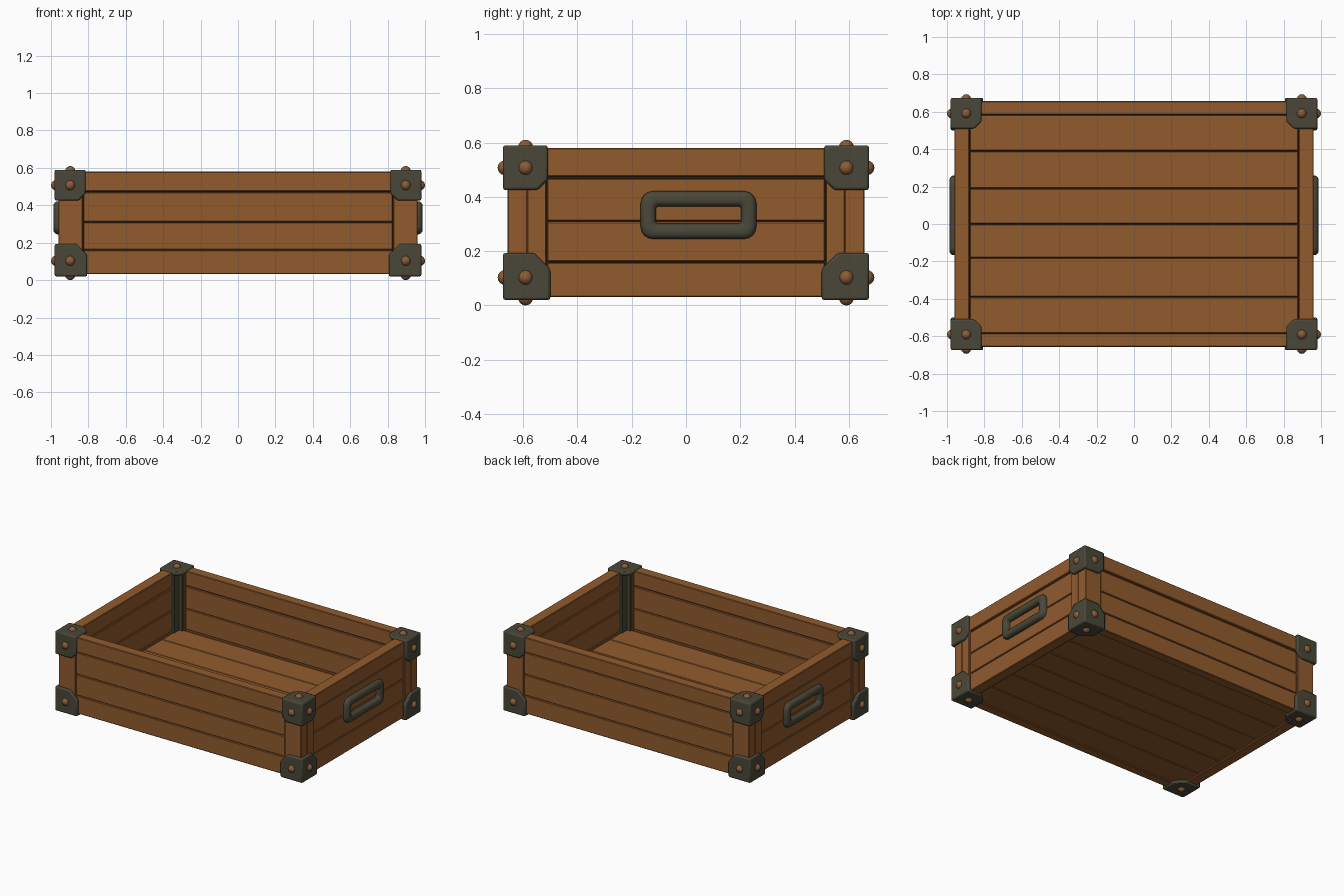
import bpy, bmesh, math
from mathutils import Vector
from itertools import product

old = bpy.data.objects.get("Cube")
if old:
    bpy.data.objects.remove(old, do_unlink=True)


def material(name, rgb):
    m = bpy.data.materials.new(name)
    m.use_nodes = True
    m.diffuse_color = (*rgb, 1)
    bsdf = m.node_tree.nodes["Principled BSDF"]
    bsdf.inputs["Base Color"].default_value = (*rgb, 1)
    bsdf.inputs["Roughness"].default_value = 0.8
    return m


WOOD = material("warm brown wood", (0.285, 0.104, 0.027))
SEAM = material("dark seam", (0.03, 0.016, 0.008))
METAL = material("dark olive metal", (0.068, 0.064, 0.04))
RIVET = material("copper rivet", (0.26, 0.105, 0.04))


def finish(bm, name, mat, bevel=0, segments=1, smooth=False):
    bmesh.ops.recalc_face_normals(bm, faces=bm.faces)
    mesh = bpy.data.meshes.new(name)
    bm.to_mesh(mesh)
    bm.free()
    mesh.materials.append(mat)
    ob = bpy.data.objects.new(name, mesh)
    bpy.context.collection.objects.link(ob)
    if bevel:
        mod = ob.modifiers.new("soft edges", "BEVEL")
        mod.width, mod.segments = bevel, segments
    if smooth:
        bpy.ops.object.select_all(action="DESELECT")
        ob.select_set(True)
        bpy.context.view_layer.objects.active = ob
        bpy.ops.object.shade_smooth_by_angle(angle=math.radians(40))
    return ob


def box(bm, x, y, z):
    """Add a box from (min, max) pairs."""
    verts = bmesh.ops.create_cube(bm, size=1)["verts"]
    for v in verts:
        v.co = [(a + b) / 2 + c * (b - a) for (a, b), c in zip((x, y, z), v.co)]


# Main dimensions
OUT = (0.96, 0.657)            # outer wall faces
INN = (0.88, 0.585)            # inner wall faces
POST = (0.83, 0.515)           # inner edge of corner boards
LOW, TOP, FLOOR = 0.03, 0.58, 0.15
GAP = 0.003
BANDS = (LOW, 0.16, 0.31, 0.47, TOP)


def span(axis, along, across, sign):
    """Order a pair of ranges as x and y for a wall facing the given axis."""
    across = tuple(sorted(sign * c for c in across))
    return (across, along) if axis == 0 else (along, across)


# Walls: three recessed planks and a rim board on each side
for axis, sign, name in ((0, 1, "left"), (0, -1, "right"), (1, 1, "back"), (1, -1, "front")):
    half = POST[1 - axis] - GAP
    planks = bmesh.new()
    for i, (z0, z1) in enumerate(zip(BANDS, BANDS[1:])):
        rim = i == len(BANDS) - 2
        depth = (INN[axis], OUT[axis] - (0 if rim else 0.007))
        x, y = span(axis, (-half, half), depth, sign)
        box(planks, x, y, (z0 + (GAP * 1.5 if rim else GAP / 2), z1 - (0 if rim else GAP / 2)))
    finish(planks, name + "_wall_planks", WOOD, 0.004)

    core = bmesh.new()
    length = INN[1 - axis]
    x, y = span(axis, (-length, length), (INN[axis] + 0.012, OUT[axis] - 0.02), sign)
    box(core, x, y, (LOW + 0.01, TOP - 0.01))
    finish(core, name + "_wall_core", SEAM)

# Corner boards
for sx, sy in product((1, -1), (1, -1)):
    tag = ("back" if sy > 0 else "front") + ("_left" if sx > 0 else "_right")
    bm = bmesh.new()
    for xr, yr in (((POST[0], OUT[0]), (INN[1], OUT[1])), ((INN[0], OUT[0]), (POST[1], INN[1]))):
        box(bm, sorted(sx * c for c in xr), sorted(sy * c for c in yr), (LOW, TOP))
    finish(bm, tag + "_corner_boards", WOOD, 0.003)

    # Metal angle lining the inside corner
    bm = bmesh.new()
    for xr, yr in (((INN[0] - 0.014, INN[0] + 0.005), (POST[1], INN[1])),
                   ((INN[0] - 0.04, INN[0]), (INN[1] - 0.014, INN[1] + 0.005))):
        box(bm, sorted(sx * c for c in xr), sorted(sy * c for c in yr), (FLOOR - 0.01, TOP - 0.005))
    finish(bm, tag + "_inner_angle", METAL, 0.003)

# Floor boards over a dark core
seams = (-INN[1], -0.39, -0.18, 0, 0.19, 0.39, INN[1])
bm = bmesh.new()
for y0, y1 in zip(seams, seams[1:]):
    box(bm, (-INN[0] + GAP, INN[0] - GAP), (y0 + GAP / 2, y1 - GAP / 2), (0.038, FLOOR))
finish(bm, "floor_planks", WOOD, 0.003)
bm = bmesh.new()
box(bm, (-INN[0], INN[0]), (-INN[1], INN[1]), (0.055, FLOOR - 0.015))
finish(bm, "floor_core", SEAM)

# Corner brackets: three clipped plates each, with a rivet on every plate
for sx, sy, sz in product((1, -1), repeat=3):
    tag = "_".join(("top" if sz > 0 else "bottom", "back" if sy > 0 else "front",
                    "left" if sx > 0 else "right"))
    corner = Vector((0.98 * sx, 0.674 * sy, 0.59 if sz > 0 else 0.02))
    inward = (-sx, -sy, -sz)
    size, clip = (0.165, 0.038) if sz > 0 else (0.174, 0.06)
    outline = ((0, 0), (size, 0), (size, size - clip), (size - clip, size), (0, size))
    plates, rivets = bmesh.new(), bmesh.new()
    for n in range(3):
        a, b = (n + 1) % 3, (n + 2) % 3

        def place(u, v, d):
            p = corner.copy()
            for axis, dist in ((a, u), (b, v), (n, d)):
                p[axis] += inward[axis] * dist
            return p

        outer = [plates.verts.new(place(u, v, 0)) for u, v in outline]
        inner = [plates.verts.new(place(u, v, 0.026)) for u, v in outline]
        plates.faces.new(outer)
        plates.faces.new(inner)
        for i in range(5):
            j = (i + 1) % 5
            plates.faces.new((outer[i], outer[j], inner[j], inner[i]))
        ball = bmesh.ops.create_uvsphere(rivets, u_segments=12, v_segments=8, radius=0.027)["verts"]
        bmesh.ops.translate(rivets, verts=ball, vec=place(0.083, 0.083, 0.007))
    finish(plates, tag + "_bracket", METAL, 0.009, 2, True)
    finish(rivets, tag + "_rivets", RIVET, smooth=True)


def rounded_rect(hw, hh, r, steps=4):
    pts = []
    for k, (cx, cy) in enumerate(((1, 1), (-1, 1), (-1, -1), (1, -1))):
        for s in range(steps + 1):
            t = (k + s / steps) * math.pi / 2
            pts.append((cx * (hw - r) + r * math.cos(t), cy * (hh - r) + r * math.sin(t)))
    return pts


# Handles: rounded rectangular rings on both ends
section = ((0, 0), (0, 0.022), (0.006, 0.033), (0.016, 0.04),
           (0.04, 0.04), (0.05, 0.033), (0.056, 0.022), (0.056, 0))
for sx, name in ((1, "left_handle"), (-1, "right_handle")):
    bm = bmesh.new()
    loops = []
    for inset, depth in section:
        ring = rounded_rect(0.213 - inset, 0.088 - inset, max(0.045 - inset * 0.6, 0.008))
        loops.append([bm.verts.new((sx * (0.946 + depth), 0.046 + y, 0.333 + z)) for y, z in ring])
    for la, lb in zip(loops, loops[1:] + loops[:1]):
        for i in range(len(la)):
            j = (i + 1) % len(la)
            bm.faces.new((la[i], la[j], lb[j], lb[i]))
    finish(bm, name, METAL, smooth=True)
